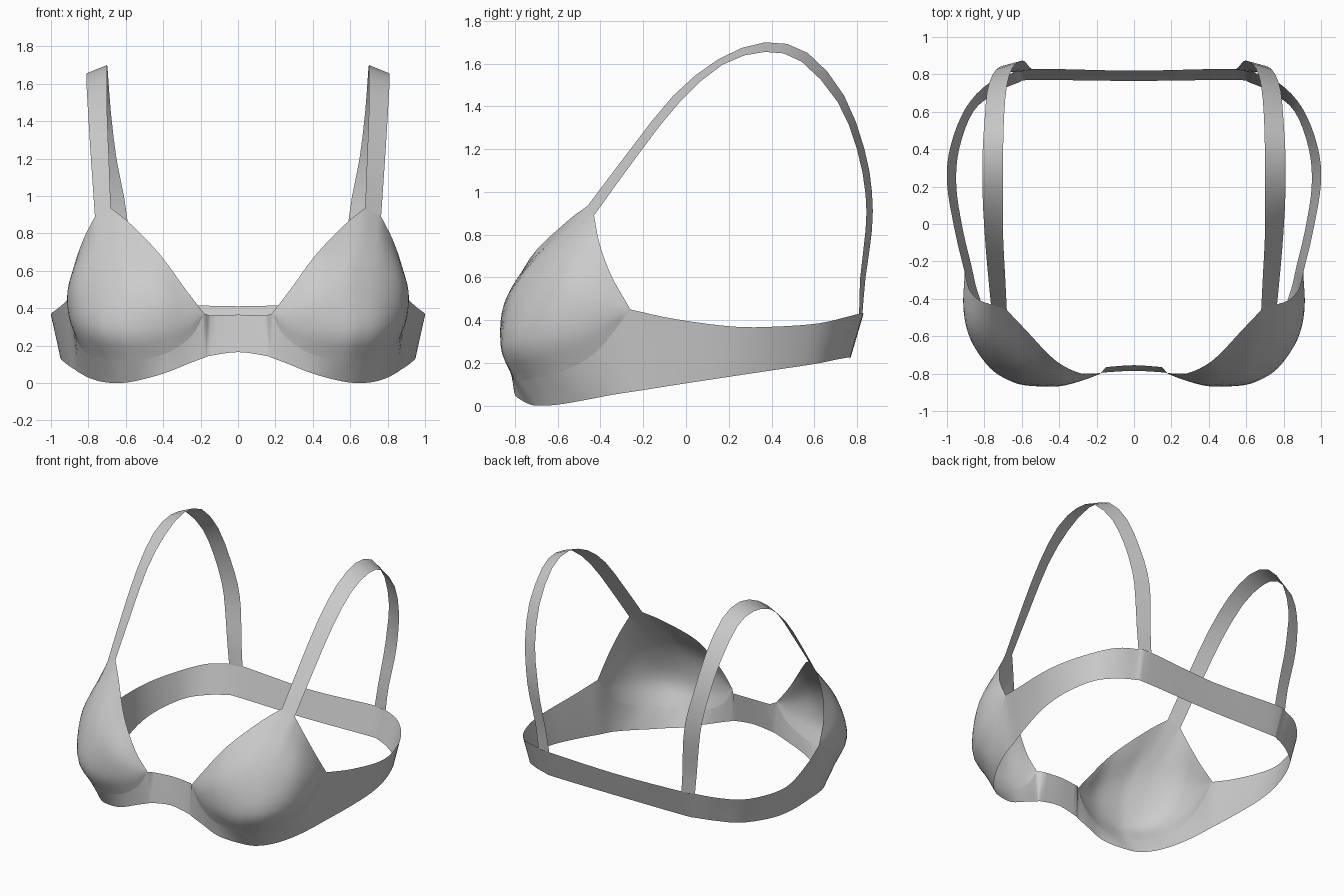
import bpy, bmesh, math
from mathutils import Vector

fabric = bpy.data.materials.new("grey_fabric")
fabric.diffuse_color = (0.6, 0.6, 0.6, 1)


def spline(pts, n, corners=()):
    """Smooth curve through pts, n steps per span, with kinks at the corners."""
    P = [Vector(p) for p in pts]
    out = []

    def end(a, b):  # phantom neighbour of a: mirrored on the centre line, else extended
        return Vector((-b.x, b.y, b.z)) if abs(a.x) < 1e-4 else 2 * a - b

    for i in range(len(P) - 1):
        a, b = P[i], P[i + 1]
        p = end(a, b) if i == 0 or i in corners else P[i - 1]
        q = end(b, a) if i + 2 == len(P) or i + 1 in corners else P[i + 2]
        for k in range(n):
            t = k / n
            out.append(0.5 * (2 * a + (b - p) * t + (2 * p - 5 * a + 4 * b - q) * t ** 2
                              + (3 * a - p - 3 * b + q) * t ** 3))
    return out + [P[-1]]


def sheet(name, columns):
    """Surface over a list of columns of points, mirrored to the other side."""
    bm = bmesh.new()
    grid = [[bm.verts.new(p) for p in col] for col in columns]
    for c, d in zip(grid, grid[1:]):
        for j in range(len(c) - 1):
            bm.faces.new((c[j], d[j], d[j + 1], c[j + 1]))
    bmesh.ops.remove_doubles(bm, verts=bm.verts, dist=0.0005)
    me = bpy.data.meshes.new(name)
    bm.to_mesh(me)
    bm.free()
    me.materials.append(fabric)
    ob = bpy.data.objects.new(name, me)
    bpy.context.collection.objects.link(ob)
    mir = ob.modifiers.new("mirror", 'MIRROR')
    mir.use_clip = True
    bpy.ops.object.select_all(action='DESELECT')
    ob.select_set(True)
    bpy.context.view_layer.objects.active = ob
    bpy.ops.object.shade_smooth_by_angle(angle=math.radians(50))
    return ob


# guide lines of one half, from centre front round to centre back
front_top = [(0, -.755, .365), (.15, -.765, .36), (.18, -.80, .37)]
side_top = [(.905, -.26, .45), (.955, -.05, .405), (1.0, .22, .37), (.98, .42, .37),
            (.90, .62, .385), (.78, .75, .415), (.64, .81, .43), (.54, .83, .43), (0, .82, .41)]
hem = [(0, -.785, .165), (.15, -.793, .145), (.18, -.797, .135), (.26, -.80, .105),
       (.40, -.80, .05), (.55, -.74, .01), (.64, -.69, .0), (.72, -.60, .005),
       (.79, -.48, .025), (.84, -.35, .05), (.87, -.22, .07), (.915, -.03, .10),
       (.95, .20, .135), (.935, .40, .165), (.86, .60, .195), (.74, .70, .215),
       (.62, .755, .225), (.53, .77, .225), (0, .765, .22)]
# cup lines from the under seam up to the neckline and armhole
seam = [(.25, -.81, .25), (.38, -.82, .16), (.55, -.80, .12), (.64, -.76, .12),
        (.72, -.70, .13), (.81, -.58, .16), (.87, -.42, .25)]
low = [(.26, -.83, .32), (.40, -.865, .30), (.56, -.865, .29), (.66, -.84, .30),
       (.77, -.77, .31), (.865, -.63, .33), (.905, -.46, .36)]
high = [(.27, -.83, .40), (.41, -.85, .48), (.57, -.80, .56), (.66, -.74, .60),
        (.77, -.66, .61), (.87, -.57, .56), (.91, -.44, .50)]
edge = [(.28, -.80, .50), (.42, -.73, .69), (.58, -.565, .855), (.68, -.46, .935),
        (.765, -.43, .89), (.83, -.405, .76), (.88, -.35, .61)]

N = 4
rows = [spline(front_top + r + side_top, N, c) for r, c in
        ((seam, (1, 2, 10)), (low, (2, 10)), (high, (2, 10)), (edge, (2, 6, 7, 10)))]
hem_line = spline(hem, N)

# band
sheet("band", [[b.lerp(t, j / 4) for j in range(5)] for b, t in zip(hem_line, rows[0])])

# cups
sheet("cups", [spline([r[i] for r in rows], 4) for i in range(2 * N, 10 * N + 1)])

# shoulder straps
inner = [(.68, -.46, .935), (.69, -.26, 1.20), (.70, -.06, 1.45), (.70, .15, 1.62),
         (.70, .37, 1.70), (.695, .57, 1.65), (.68, .74, 1.45), (.65, .835, 1.20),
         (.61, .87, 1.0), (.585, .87, .82), (.56, .84, .60), (.54, .825, .425)]
outer = [(.765, -.43, .89), (.785, -.22, 1.18), (.80, -.03, 1.42), (.81, .17, 1.595),
         (.81, .37, 1.655), (.80, .54, 1.61), (.785, .71, 1.42), (.755, .80, 1.20),
         (.72, .84, .99), (.695, .84, .82), (.66, .815, .60), (.64, .81, .425)]
sheet("straps", [[o, o.lerp(i, 0.5), i] for o, i in zip(spline(outer, 2), spline(inner, 2))])
